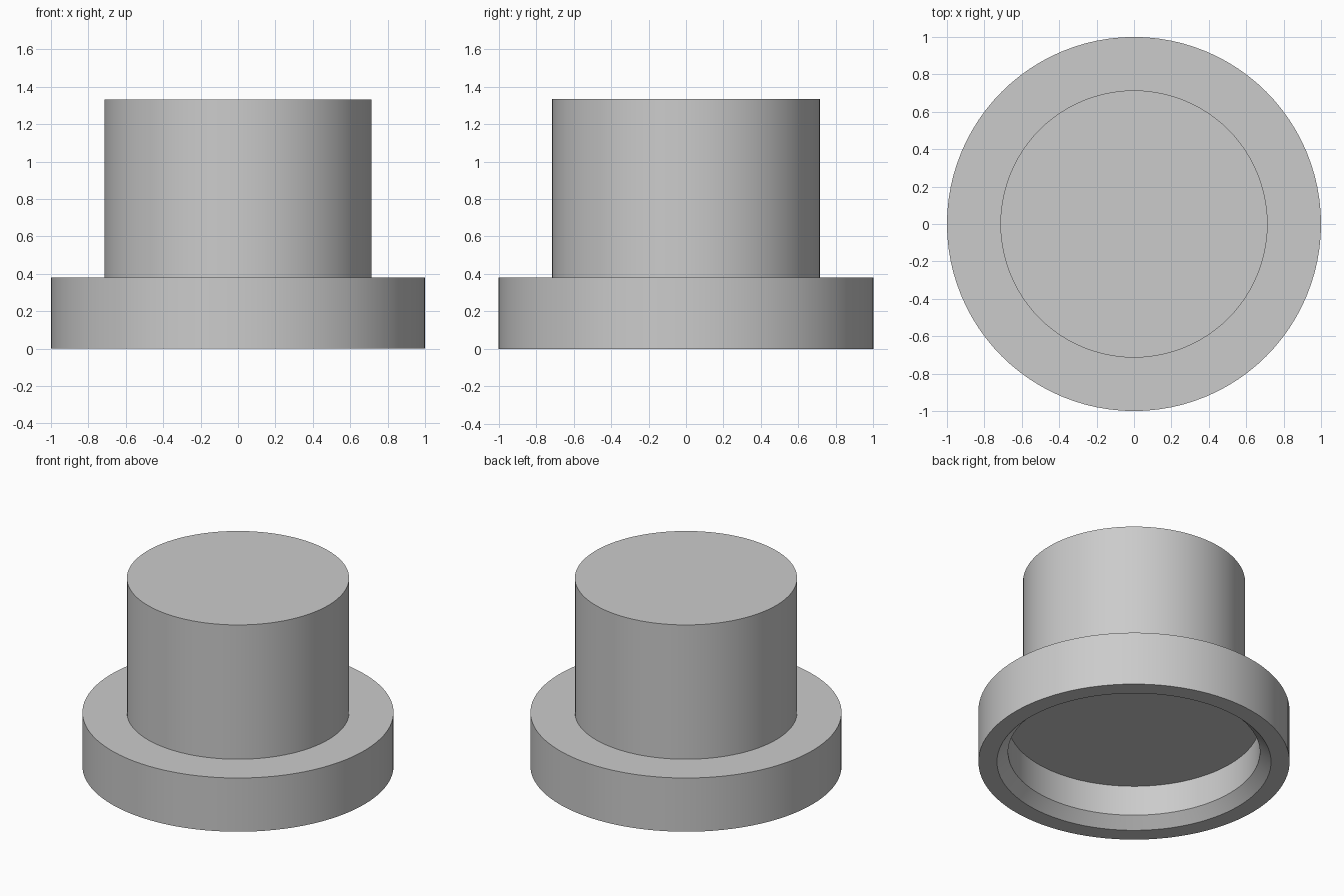
import bpy
import bmesh
import math

SEGMENTS = 96
UNIT = 1 / 21  # the flange is 21 units in radius

cube = bpy.data.objects.get("Cube")
if cube:
    bpy.data.objects.remove(cube, do_unlink=True)

# Single plain grey
grey = bpy.data.materials.new("light_grey")
grey.use_nodes = True
colour = (0.6, 0.6, 0.6, 1)
grey.diffuse_color = colour
grey.node_tree.nodes["Principled BSDF"].inputs["Base Color"].default_value = colour


def lathe(name, profile):
    """Turn a (radius, height) profile around z, capping both ends with flat discs."""
    bm = bmesh.new()
    rings = []
    for r, z in profile:
        rings.append([bm.verts.new((r * UNIT * math.cos(a), r * UNIT * math.sin(a), z * UNIT))
                      for a in (math.tau * i / SEGMENTS for i in range(SEGMENTS))])
    for low, high in zip(rings, rings[1:]):
        for i in range(SEGMENTS):
            j = (i + 1) % SEGMENTS
            bm.faces.new((low[i], low[j], high[j], high[i]))
    bm.faces.new(rings[0])
    bm.faces.new(rings[-1])
    bmesh.ops.recalc_face_normals(bm, faces=bm.faces)
    mesh = bpy.data.meshes.new(name)
    bm.to_mesh(mesh)
    bm.free()
    mesh.materials.append(grey)
    obj = bpy.data.objects.new(name, mesh)
    bpy.context.collection.objects.link(obj)
    return obj


# Recess ceiling, recess wall, chamfered mouth, rim, flange, plug, top
cap = lathe("flanged_cap", [
    (17, 6), (17, 1.5), (18.5, 0), (21, 0),
    (21, 8), (15, 8), (15, 28),
])

bpy.ops.object.select_all(action="DESELECT")
cap.select_set(True)
bpy.context.view_layer.objects.active = cap
bpy.ops.object.shade_smooth_by_angle(angle=math.radians(30))
